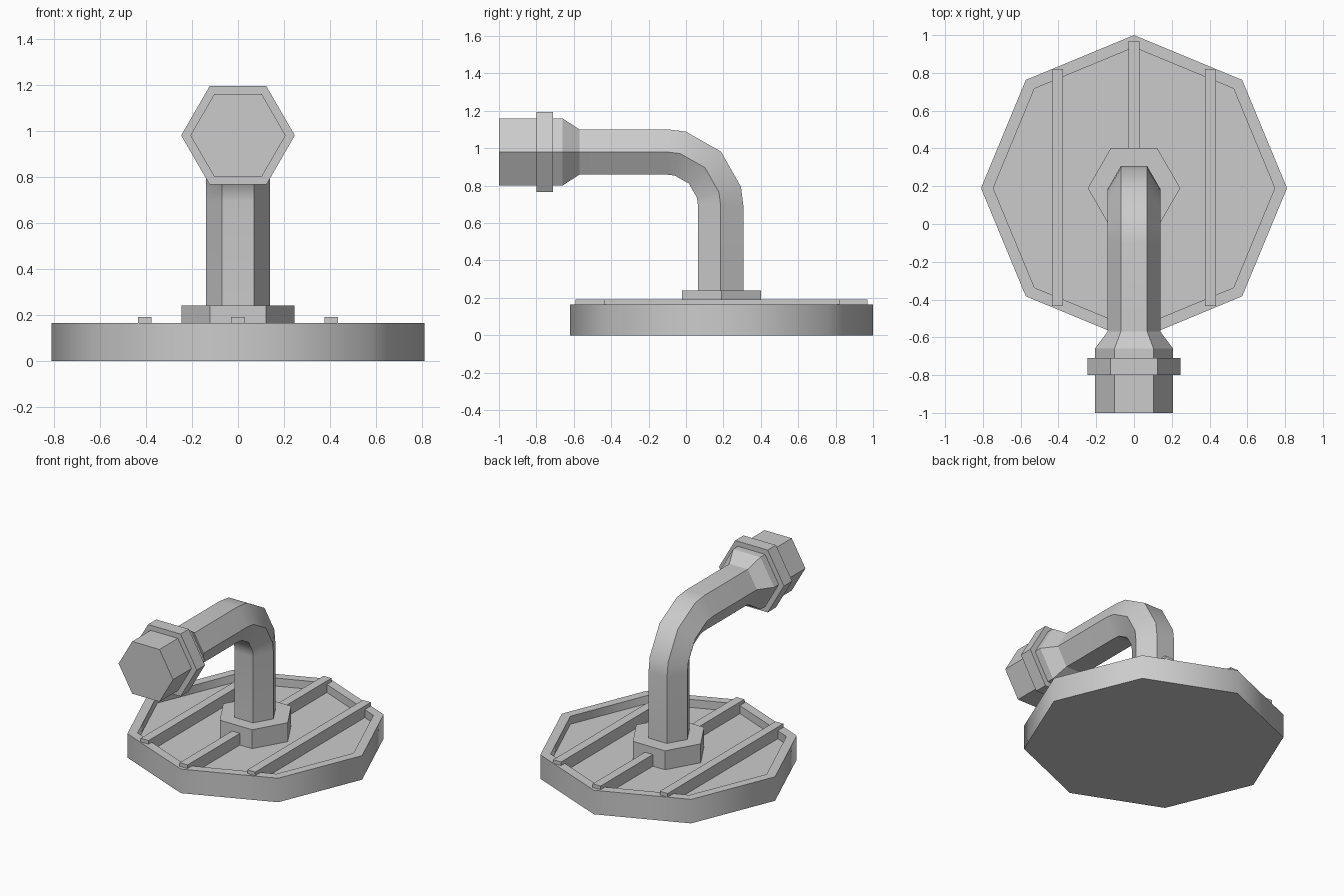
import bpy
import bmesh
from math import sin, cos, tau, radians
from mathutils import Vector

cube = bpy.data.objects.get("Cube")
if cube:
    bpy.data.objects.remove(cube, do_unlink=True)

grey = bpy.data.materials.new("plain_grey")
grey.use_nodes = True
colour = (0.6, 0.6, 0.6, 1)
grey.diffuse_color = colour
grey.node_tree.nodes["Principled BSDF"].inputs["Base Color"].default_value = colour

AXIS_Y = 0.19      # centre of the base and upright pipe
PIPE_Z = 0.98      # height of the horizontal pipe
PIPE_R = 0.14


def finish(name, bm, smooth):
    bmesh.ops.recalc_face_normals(bm, faces=bm.faces)
    mesh = bpy.data.meshes.new(name)
    bm.to_mesh(mesh)
    bm.free()
    mesh.materials.append(grey)
    obj = bpy.data.objects.new(name, mesh)
    bpy.context.collection.objects.link(obj)
    if smooth:
        bpy.ops.object.select_all(action='DESELECT')
        obj.select_set(True)
        bpy.context.view_layer.objects.active = obj
        bpy.ops.object.shade_smooth_by_angle(angle=radians(smooth))
    return obj


def loft(name, sides, rings, smooth=0):
    """Skin polygon rings (y, z, tilt, radius); tilt 0 faces up, 90 faces front."""
    bm = bmesh.new()
    loops = []
    for y, z, tilt, r in rings:
        across = Vector((0, cos(radians(tilt)), sin(radians(tilt))))
        loops.append([bm.verts.new(Vector((r * cos(tau * i / sides), y, z))
                                   + across * r * sin(tau * i / sides))
                      for i in range(sides)])
    for low, high in zip(loops, loops[1:]):
        for i in range(sides):
            j = (i + 1) % sides
            bm.faces.new((low[i], low[j], high[j], high[i]))
    bm.faces.new(loops[0])
    bm.faces.new(loops[-1])
    return finish(name, bm, smooth)


def bar(name, x, y0, y1):
    bm = bmesh.new()
    bmesh.ops.create_cube(bm, size=1)
    bmesh.ops.scale(bm, verts=bm.verts, vec=(0.06, y1 - y0, 0.08))
    bmesh.ops.translate(bm, verts=bm.verts, vec=(x, (y0 + y1) / 2, 0.15))
    finish(name, bm, 0)


# Octagonal base with raised rim and sunken floor
loft("base_tray", 8, [(AXIS_Y, z, 0, r) for z, r in
                      ((0, 0.81), (0.165, 0.81), (0.165, 0.745), (0.11, 0.745))], 50)

# Ribs across the base
bar("centre_rib", 0, -0.59, 0.97)
for side, x in (("left", 0.405), ("right", -0.405)):
    bar(side + "_rib", x, -0.435, 0.82)

# Hexagonal hub
loft("hub", 6, [(AXIS_Y, z, 0, 0.245) for z in (0.1, 0.24)])

# Bent hexagonal pipe
bend_r = 0.285
bend_y, bend_z = AXIS_Y - 0.005 - bend_r, PIPE_Z - bend_r
path = [(AXIS_Y - 0.005, 0.2, 0, PIPE_R)]
path += [(bend_y + bend_r * cos(radians(a)), bend_z + bend_r * sin(radians(a)), a, PIPE_R)
         for a in (0, 14, 45, 76, 90)]
path.append((-0.57, PIPE_Z, 90, PIPE_R))
loft("bent_pipe", 6, path, 50)

# Flared end with collar
loft("pipe_end", 6, [(y, PIPE_Z, 90, r) for y, r in
                     ((-0.57, PIPE_R), (-0.66, 0.207), (-0.71, 0.207), (-0.71, 0.247),
                      (-0.8, 0.247), (-0.8, 0.207), (-1, 0.207))])
